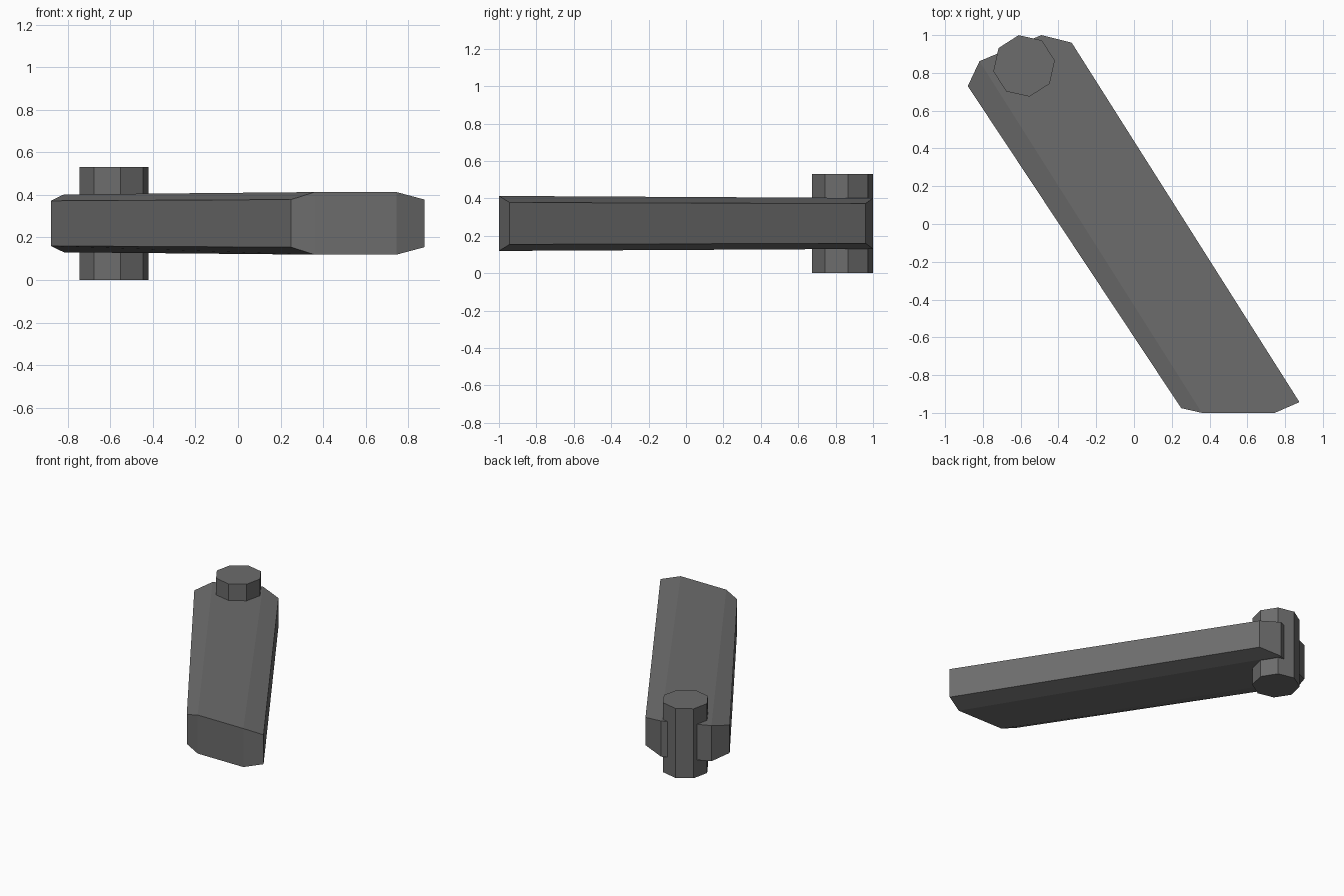
import bpy, bmesh, math
from mathutils import Matrix

if "Cube" in bpy.data.objects:
    bpy.data.objects.remove(bpy.data.objects["Cube"])

mat = bpy.data.materials.new("dark grey metal")
mat.diffuse_color = (0.15, 0.15, 0.15, 1)
mat.use_nodes = True
mat.node_tree.nodes["Principled BSDF"].inputs["Base Color"].default_value = mat.diffuse_color


def finish(name, bm):
    bmesh.ops.recalc_face_normals(bm, faces=bm.faces)
    mesh = bpy.data.meshes.new(name)
    bm.to_mesh(mesh)
    bm.free()
    mesh.materials.append(mat)
    obj = bpy.data.objects.new(name, mesh)
    bpy.context.collection.objects.link(obj)
    return obj


# Lever arm: chamfered section lofted between its two ends.
# Each end lists (x, y, half height) across the width of the arm.
MID = 0.266
near_end = [(0.25, -0.975, 0.112), (0.36, -1.0, 0.147),
            (0.745, -1.0, 0.147), (0.876, -0.943, 0.112)]
far_end = [(-0.88, 0.73, 0.106), (-0.818, 0.862, 0.136),
           (-0.49, 1.0, 0.136), (-0.33, 0.96, 0.106)]

bm = bmesh.new()
rings = []
for end in (near_end, far_end):
    top = [bm.verts.new((x, y, MID + h)) for x, y, h in end]
    low = [bm.verts.new((x, y, MID - h)) for x, y, h in end]
    # end cap, one vertical facet per step across the width
    for i in range(3):
        bm.faces.new((top[i], top[i + 1], low[i + 1], low[i]))
    rings.append(top + low[::-1])
for i in range(8):
    j = (i + 1) % 8
    bm.faces.new((rings[0][i], rings[0][j], rings[1][j], rings[1][i]))
finish("lever_arm", bm)

# Pivot pin: upright octagonal rod through the far end
bm = bmesh.new()
bmesh.ops.create_cone(bm, cap_ends=True, segments=8, radius1=0.165,
                      radius2=0.165, depth=0.53,
                      matrix=Matrix.Translation((-0.582, 0.837, 0.265))
                      @ Matrix.Rotation(math.radians(10), 4, 'Z'))
finish("pivot_pin", bm)
